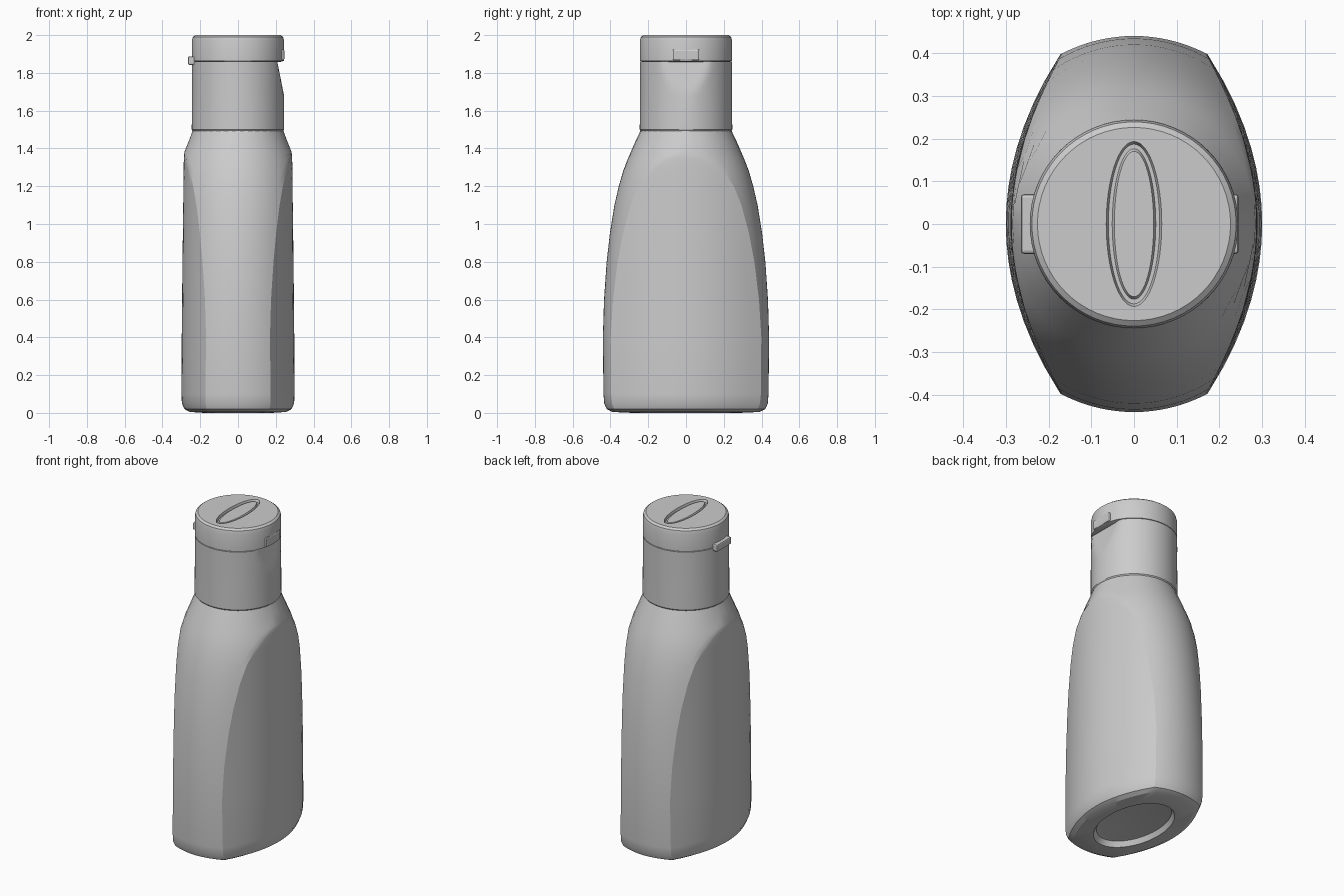
import bpy, bmesh, math

if "Cube" in bpy.data.objects:
    bpy.data.objects.remove(bpy.data.objects["Cube"], do_unlink=True)

grey = bpy.data.materials.new("light grey plastic")
grey.use_nodes = True
COLOUR = (0.6, 0.6, 0.6, 1)
grey.diffuse_color = COLOUR
grey.node_tree.nodes["Principled BSDF"].inputs["Base Color"].default_value = COLOUR

ARC = 8            # segments per arc in one quadrant
N = ARC * 8        # points around every ring


def loft(name, rings, angle=25):
    """Skin a stack of closed rings and cap both ends."""
    bm = bmesh.new()
    loops = [[bm.verts.new(p) for p in ring] for ring in rings]
    for a, b in zip(loops, loops[1:]):
        for i in range(N):
            j = (i + 1) % N
            bm.faces.new((a[i], a[j], b[j], b[i]))
    bm.faces.new(loops[0][::-1])
    bm.faces.new(loops[-1])
    bmesh.ops.recalc_face_normals(bm, faces=bm.faces)
    mesh = bpy.data.meshes.new(name)
    bm.to_mesh(mesh)
    bm.free()
    mesh.materials.append(grey)
    obj = bpy.data.objects.new(name, mesh)
    bpy.context.collection.objects.link(obj)
    bpy.ops.object.select_all(action="DESELECT")
    obj.select_set(True)
    bpy.context.view_layer.objects.active = obj
    bpy.ops.object.shade_smooth_by_angle(angle=math.radians(angle))
    return obj


def oval(z, rx, ry):
    return [(rx * math.cos(t), ry * math.sin(t), z)
            for t in (2 * math.pi * i / N for i in range(N))]


def front_radius(t, a, d):
    return 1 / math.hypot(math.cos(t) / a, math.sin(t) / d)


def side_radius(t, x):
    c, s = math.cos(t), 0.81 * math.sin(t) ** 2
    return 2 * x / (c + math.sqrt(c * c + 4 * s * x))


def body_ring(z, d, a, x):
    """Section where curved broad sides meet rounded front and back at an edge."""
    lo, hi = 0.12, math.pi / 2
    for _ in range(30):
        mid = (lo + hi) / 2
        if side_radius(mid, x) < front_radius(mid, a, d):
            lo = mid
        else:
            hi = mid
    angles = [lo * i / ARC for i in range(ARC)]
    angles += [lo + (math.pi / 2 - lo) * i / ARC for i in range(ARC + 1)]
    quarter = []
    for t in angles:
        r = min(front_radius(t, a, d), side_radius(t, x))
        quarter.append((r * math.cos(t), r * math.sin(t)))
    half = quarter + [(-px, py) for px, py in quarter[-2::-1]]
    full = half + [(px, -py) for px, py in half[-2:0:-1]]
    return [(px, py, z) for px, py in full]


# Bottle body: height, half depth, front roundness, half width
stations = [
    (0.005, 0.39, 0.36, 0.255), (0.02, 0.42, 0.39, 0.283),
    (0.05, 0.433, 0.405, 0.297), (0.1, 0.437, 0.41, 0.3),
    (0.4, 0.44, 0.4, 0.298), (0.6, 0.434, 0.385, 0.296),
    (0.8, 0.42, 0.37, 0.294), (0.95, 0.403, 0.36, 0.292),
    (1.1, 0.379, 0.348, 0.29), (1.2, 0.356, 0.337, 0.289),
    (1.28, 0.333, 0.32, 0.288), (1.34, 0.31, 0.3, 0.287),
    (1.38, 0.293, 0.284, 0.286), (1.44, 0.267, 0.26, 0.28),
    (1.5, 0.238, 0.238, 0.275)]
base = [oval(0.035, 0.14, 0.24), oval(0.03, 0.165, 0.265), oval(0, 0.18, 0.285)]
loft("bottle_body", base + [body_ring(*s) for s in stations])

# Cap collar with a sloping thumb recess on the left
collar = [oval(1.49, 0.238, 0.238), oval(1.5, 0.245, 0.245)]
collar += [oval(1.68 + 0.03 * i, 0.244, 0.244) for i in range(7)]
collar = [[(min(x, 0.244 - 0.2 * max(0, z - 1.68)), y, z) for x, y, z in ring]
          for ring in collar]
loft("cap_collar", collar)

# Flip lid with an oval groove in its top
lid_profile = [(1.858, 0.225), (1.864, 0.244), (1.97, 0.244),
               (1.99, 0.239), (2.0, 0.226)]
lid = [oval(z, r, r) for z, r in lid_profile]
lid += [oval(2.0, 0.065, 0.193), oval(1.985, 0.06, 0.187),
        oval(1.985, 0.051, 0.176), oval(1.996, 0.046, 0.17)]
loft("flip_lid", lid)


def block(name, centre, size):
    bpy.ops.mesh.primitive_cube_add(size=1, location=centre)
    obj = bpy.context.object
    obj.name = name
    obj.scale = size
    bpy.ops.object.transform_apply(location=False, rotation=False, scale=True)
    obj.data.materials.append(grey)
    bevel = obj.modifiers.new("soft edges", "BEVEL")
    bevel.width = 0.008
    bevel.segments = 2


# Hinge on the right and thumb lip on the left
block("lid_hinge", (-0.245, 0, 1.865), (0.04, 0.14, 0.045))
block("thumb_lip", (0.23, 0, 1.895), (0.03, 0.14, 0.06))
